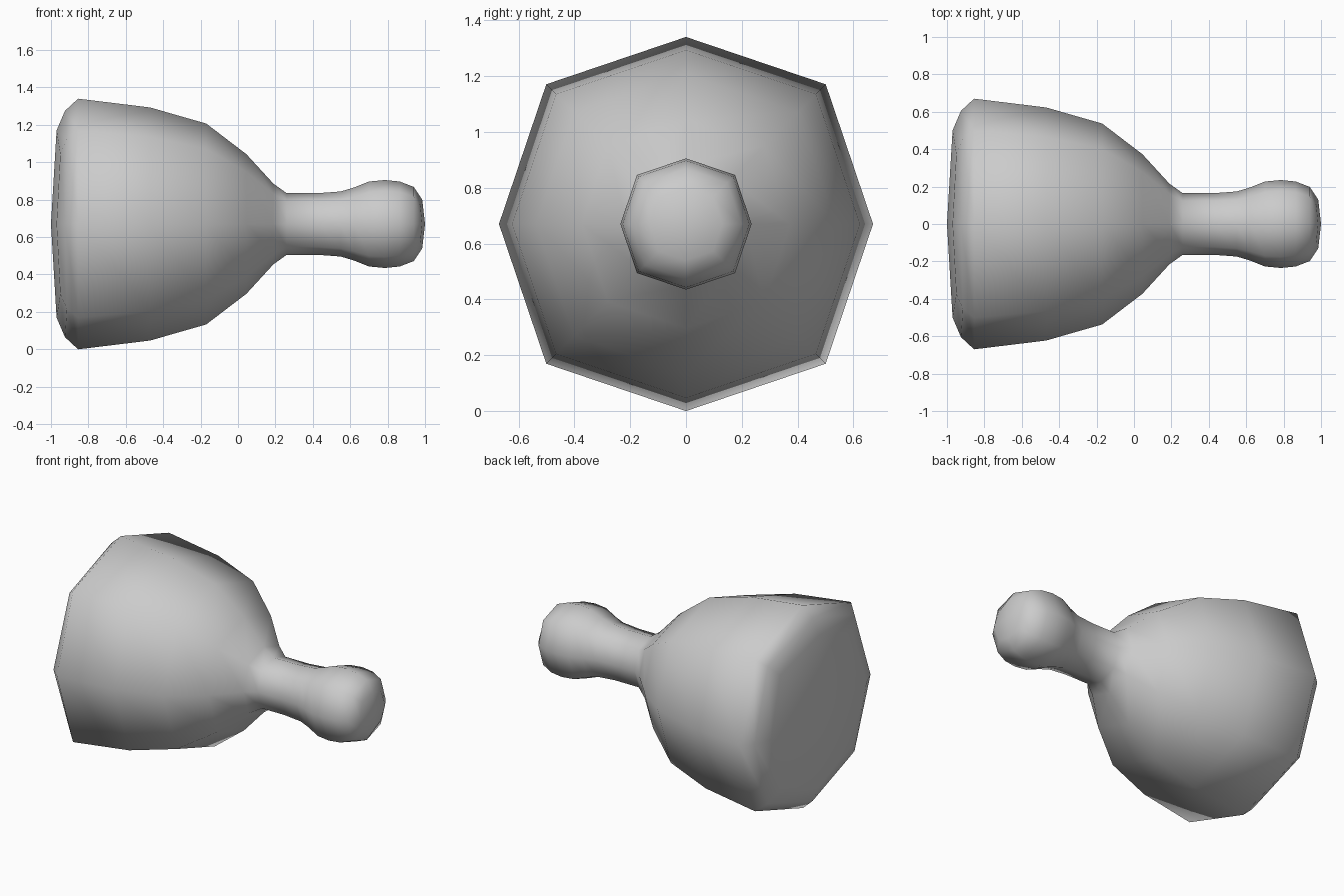
import bpy
import bmesh

if "Cube" in bpy.data.objects:
    bpy.data.objects.remove(bpy.data.objects["Cube"])

CENTRE_Z = 0.67
DIAGONAL = 0.747  # diagonal corner offset relative to the axis corner
DIRS = [(1, 0), (DIAGONAL, DIAGONAL), (0, 1), (-DIAGONAL, DIAGONAL),
        (-1, 0), (-DIAGONAL, -DIAGONAL), (0, -1), (DIAGONAL, -DIAGONAL)]

# Profile along x: (x, radius, inward shift of diagonal corners)
PROFILE = [(-0.97, 0.50, 0.02), (-0.925, 0.605, 0.01), (-0.855, 0.67, 0),
           (-0.47, 0.623, 0), (-0.17, 0.537, 0), (0.045, 0.373, 0),
           (0.19, 0.215, 0), (0.26, 0.165, 0), (0.43, 0.165, 0),
           (0.55, 0.174, 0), (0.62, 0.195, 0), (0.70, 0.227, 0),
           (0.785, 0.235, 0), (0.865, 0.227, 0), (0.94, 0.198, 0),
           (0.985, 0.13, -0.01)]


def add_cap(bm, ring, x, flip):
    """Close an end with four quads around a centre point."""
    centre = bm.verts.new((x, 0, CENTRE_Z))
    for i in range(0, 8, 2):
        quad = [centre, ring[i], ring[i + 1], ring[(i + 2) % 8]]
        bm.faces.new(quad[::-1] if flip else quad)


# Bell-shaped body with knobbed stem, one continuous surface
bm = bmesh.new()
rings = [[bm.verts.new((x + (shift if i % 2 else 0), r * y, CENTRE_Z + r * z))
          for i, (y, z) in enumerate(DIRS)] for x, r, shift in PROFILE]
for a, b in zip(rings, rings[1:]):
    for i in range(8):
        j = (i + 1) % 8
        bm.faces.new((a[i], a[j], b[j], b[i]))
add_cap(bm, rings[0], -1.0, True)
add_cap(bm, rings[-1], 1.0, False)
bmesh.ops.recalc_face_normals(bm, faces=bm.faces)
for f in bm.faces:
    f.smooth = True

mesh = bpy.data.meshes.new("bell_body")
bm.to_mesh(mesh)
bm.free()
body = bpy.data.objects.new("bell_body", mesh)
bpy.context.collection.objects.link(body)
